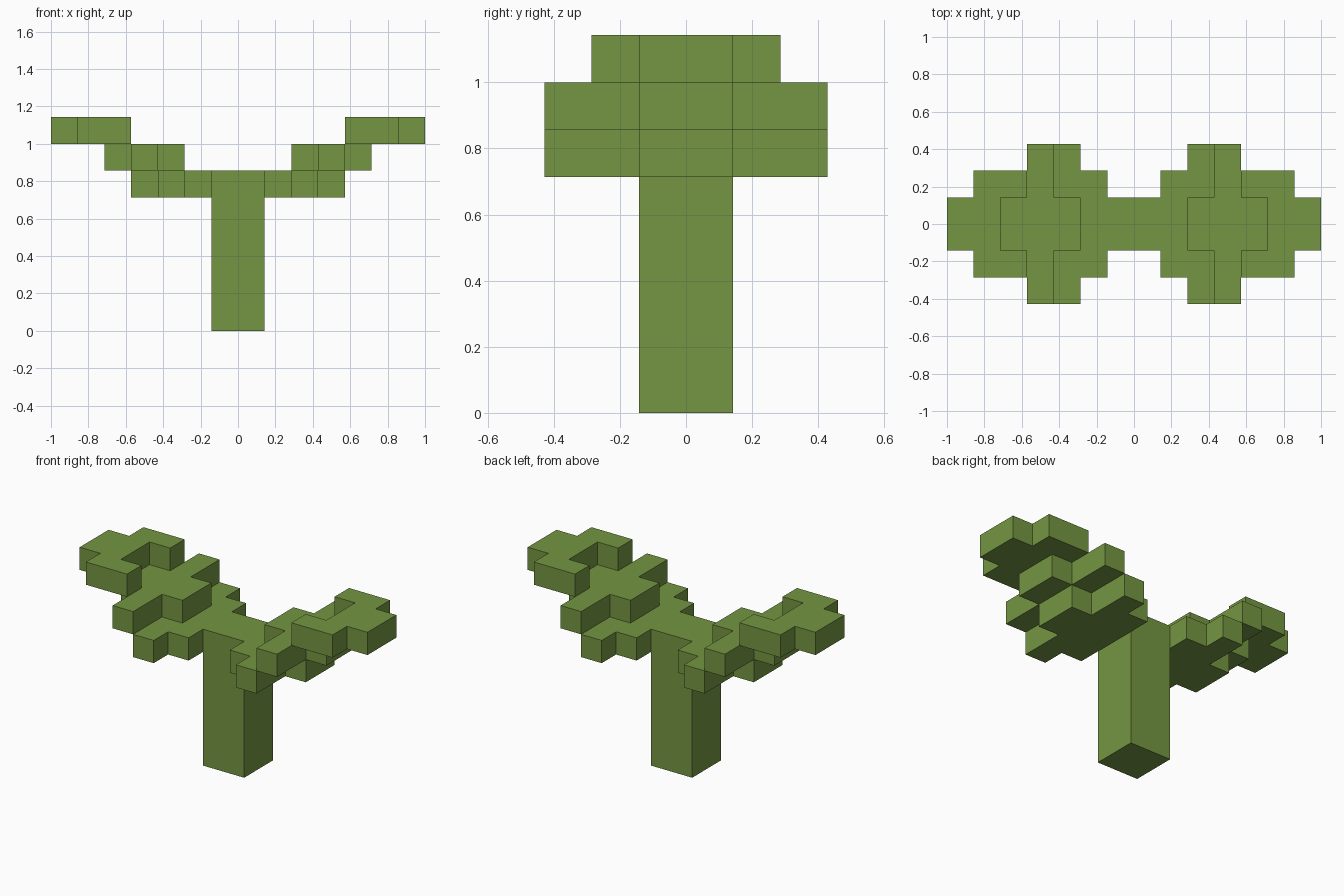
import bpy
import bmesh

if "Cube" in bpy.data.objects:
    bpy.data.objects.remove(bpy.data.objects["Cube"], do_unlink=True)

U = 1 / 7  # edge length of one block

# Leaf green, the only colour
green = bpy.data.materials.new("leaf_green")
green.use_nodes = True
colour = (0.175, 0.305, 0.054, 1)
green.diffuse_color = colour
bsdf = next(n for n in green.node_tree.nodes if n.type == "BSDF_PRINCIPLED")
bsdf.inputs["Base Color"].default_value = colour
bsdf.inputs["Roughness"].default_value = 0.9


def slab(name, half, z0, z1, side=1):
    """Extrude a plan outline, given as its +y half in blocks, from z0 to z1."""
    outline = half + [(x, -y) for x, y in reversed(half)]
    bm = bmesh.new()
    base = bm.faces.new([bm.verts.new((side * x * U, y * U, z0 * U)) for x, y in outline])
    top = bmesh.ops.extrude_face_region(bm, geom=[base])
    verts = [v for v in top["geom"] if isinstance(v, bmesh.types.BMVert)]
    bmesh.ops.translate(bm, verts=verts, vec=(0, 0, (z1 - z0) * U))
    bmesh.ops.recalc_face_normals(bm, faces=bm.faces)
    mesh = bpy.data.meshes.new(name)
    bm.to_mesh(mesh)
    bm.free()
    mesh.materials.append(green)
    obj = bpy.data.objects.new(name, mesh)
    bpy.context.collection.objects.link(obj)
    return obj


# Square trunk
slab("trunk", [(-1, 1), (1, 1)], 0, 6)

# Three stepped foliage layers on each side, rising outwards
layers = {
    "lower_branch": ([(1, 2), (2, 2), (2, 3), (3, 3), (3, 1), (4, 1)], 5),
    "middle_branch": ([(2, 1), (3, 1), (3, 3), (4, 3), (4, 1), (5, 1)], 6),
    "branch_tip": ([(5, 1), (4, 1), (4, 2), (6, 2), (6, 1), (7, 1)], 7),
}
for label, side in (("left", 1), ("right", -1)):
    for part, (half, z) in layers.items():
        slab(f"{label}_{part}", half, z, z + 1, side)
